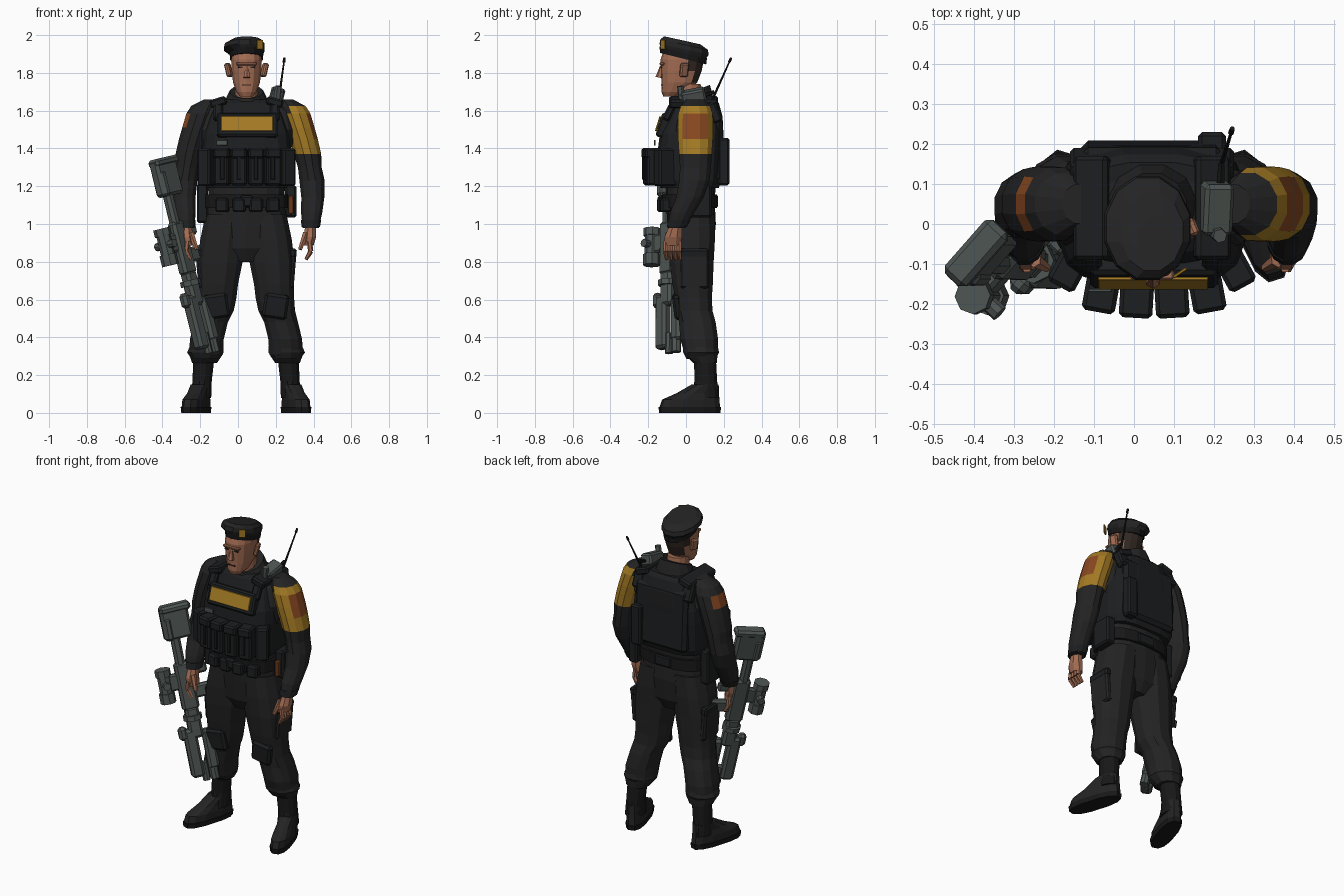
import bpy, bmesh, math
from mathutils import Matrix, Vector, Euler

if "Cube" in bpy.data.objects:
    bpy.data.objects.remove(bpy.data.objects["Cube"], do_unlink=True)


def material(name, *rgb):
    m = bpy.data.materials.new(name)
    m.use_nodes = True
    m.diffuse_color = (*rgb, 1)
    m.node_tree.nodes["Principled BSDF"].inputs["Base Color"].default_value = (*rgb, 1)
    return m


cloth = material("black cloth", .017, .017, .018)
armour = material("vest black", .012, .013, .014)
leather = material("boot black", .009, .009, .009)
skin = material("skin", .36, .15, .085)
hair = material("dark hair", .03, .02, .015)
yellow = material("sleeve yellow", .38, .2, .018)
orange = material("patch orange", .25, .065, .015)
gunmetal = material("grey green metal", .075, .09, .083)
LEG_MIRROR, ARM_MIRROR = .085, .11


def finish(name, bm, mats, rule=None, matrix=None, mirror=None):
    """Turn a bmesh into an object; mirror gives the sum of left and right x."""
    if matrix is not None:
        bm.transform(matrix)
    if mirror is not None:
        for v in bm.verts:
            v.co.x = mirror - v.co.x
    bmesh.ops.recalc_face_normals(bm, faces=bm.faces)
    if rule:
        for f in bm.faces:
            f.material_index = rule(f.calc_center_median(), f.normal)
    mesh = bpy.data.meshes.new(name)
    bm.to_mesh(mesh)
    bm.free()
    for m in mats if isinstance(mats, tuple) else (mats,):
        mesh.materials.append(m)
    obj = bpy.data.objects.new(name, mesh)
    bpy.context.collection.objects.link(obj)
    return obj


def loft(name, rings, mats, sides=12, power=2, shear=0, **options):
    """Skin horizontal rings given as (x, y, z, radius x, radius y)."""
    bm = bmesh.new()
    loops = []
    for x, y, z, rx, ry in rings:
        loop = []
        for i in range(sides):
            a = math.tau * (i + .5) / sides
            c, s = math.cos(a), math.sin(a)
            dx = math.copysign(abs(c) ** (2 / power), c) * rx
            dy = math.copysign(abs(s) ** (2 / power), s) * ry
            loop.append(bm.verts.new((x + dx, y + dy, z + shear * dy)))
        loops.append(loop)
    for low, high in zip(loops, loops[1:]):
        for i in range(sides):
            j = (i + 1) % sides
            bm.faces.new((low[i], low[j], high[j], high[i]))
    bm.faces.new(loops[0])
    bm.faces.new(loops[-1])
    return finish(name, bm, mats, **options)


def box(name, centre, size, mat, turn=(0, 0, 0), bevel=.01, matrix=None, **options):
    bm = bmesh.new()
    bmesh.ops.create_cube(bm, size=1)
    bm.transform(Matrix.Diagonal((*size, 1)))
    if bevel:
        bmesh.ops.bevel(bm, geom=bm.edges[:], offset=min(bevel, min(size) * .3),
                        segments=1, affect='EDGES')
    bm.transform(Matrix.Translation(centre) @ Euler(turn).to_matrix().to_4x4())
    return finish(name, bm, mat, matrix=matrix, **options)


def rod(name, start, end, r1, r2, mat, sides=6, **options):
    a, b = Vector(start), Vector(end)
    bm = bmesh.new()
    bmesh.ops.create_cone(bm, cap_ends=True, segments=sides, radius1=r1, radius2=r2,
                          depth=(b - a).length)
    turn = (b - a).to_track_quat('Z', 'Y').to_matrix().to_4x4()
    bm.transform(Matrix.Translation((a + b) / 2) @ turn)
    return finish(name, bm, mat, **options)


# Head, face and beret
loft("neck", [(.045, .03, 1.58, .07, .075), (.045, .01, 1.74, .06, .07)], skin)
loft("head", [(.045, -.085, 1.675, .035, .035), (.045, -.06, 1.7, .055, .07),
              (.045, -.035, 1.75, .073, .095), (.045, -.025, 1.81, .08, .108),
              (.045, -.02, 1.87, .083, .115), (.045, -.015, 1.93, .075, .1)],
     (skin, hair), sides=14, power=2.4,
     rule=lambda c, n: int(c.y > .02 and c.z > 1.74))
rod("nose", (.047, -.13, 1.835), (.047, -.142, 1.775), .008, .02, skin)
box("brow", (.045, -.127, 1.848), (.11, .025, .016), skin)
box("mouth", (.045, -.127, 1.735), (.05, .012, .006), hair, bevel=0)
for side in (-1, 1):
    box("eye", (.045 + side * .033, -.13, 1.83), (.025, .008, .008), hair, bevel=0)
    box("ear", (.045 + side * .095, -.01, 1.815), (.025, .045, .075), skin, (0, side * .25, side * .4))
loft("beret_band", [(.045, -.015, 1.875, .089, .122), (.045, -.015, 1.91, .092, .126)],
     leather, sides=14, shear=-.25)
loft("beret", [(.045, -.012, 1.9, .09, .122), (.033, -.01, 1.925, .112, .135),
               (.035, -.01, 1.95, .108, .13), (.045, -.02, 1.972, .08, .1),
               (.055, -.04, 1.977, .045, .06)], cloth, sides=12, shear=-.22)
box("beret_badge", (.115, -.122, 1.95), (.04, .008, .05), yellow, (0, 0, .6), bevel=.002)
loft("collar", [(.045, .04, 1.6, .13, .115), (.045, .035, 1.66, .11, .105),
                (.045, .035, 1.7, .09, .095)], cloth, shear=.4)

# Torso, vest and straps
loft("shirt", [(.045, .02, 1.08, .2, .125), (.045, .03, 1.3, .215, .14),
               (.045, .04, 1.5, .27, .13), (.045, .045, 1.6, .25, .1),
               (.045, .045, 1.66, .13, .08)], cloth, sides=14, power=2.6)
loft("vest", [(.045, .02, 1.19, .215, .155), (.045, .02, 1.23, .23, .17),
              (.045, .025, 1.4, .235, .175), (.045, .03, 1.48, .23, .17),
              (.045, .045, 1.57, .2, .15), (.045, .05, 1.64, .17, .125),
              (.045, .055, 1.66, .14, .1)], armour, sides=16, power=3.6)
box("back_plate", (.045, .165, 1.41), (.36, .07, .38), armour, (.05, 0, 0), .02)
box("back_pouch", (.195, .2, 1.33), (.07, .06, .25), armour)
box("chest_panel", (.05, -.115, 1.52), (.32, .06, .13), armour, (-.3, 0, 0))
box("chest_plate", (.048, -.148, 1.531), (.275, .009, .082), yellow, (-.3, 0, 0), .002)
for side in (-1, 1):
    x = .045 + side * .15
    box("shoulder_strap", (x, .04, 1.645), (.09, .26, .045), armour, (0, side * .3, 0))
    box("strap_buckle", (x, -.09, 1.59), (.05, .04, .09), armour, (-.45, 0, 0))
    box("strap_back", (x + side * .02, .15, 1.59), (.07, .05, .11), armour, (.4, 0, 0))
box("small_tag", (-.085, -.166, 1.43), (.06, .009, .03), gunmetal, bevel=.002)

# Magazine pouches wrapped around the vest front
for i in range(4):
    x = -.083 + i * .089
    bow = abs(i - 1.5) * .014
    turn = (0, 0, (i - 1.5) * .12)
    box("magazine_pouch", (x, -.19 + bow, 1.295), (.08, .085, .18), armour, turn)
    box("pouch_flap", (x, -.198 + bow, 1.375), (.084, .088, .055), armour, turn)
    box("pouch_strap", (x, -.235 + bow, 1.3), (.022, .009, .13), leather, turn, .002)
    box("belt_pouch", (x, -.13 + bow, 1.1), (.07, .06, .075), armour, turn)
for side in (-1, 1):
    box("side_pouch", (.045 + side * .2, -.1, 1.3), (.075, .13, .2), armour, (0, 0, side * .5))

# Radio with aerial
box("radio", (.205, .04, 1.675), (.075, .13, .075), gunmetal, (.2, .25, 0))
rod("radio_knob", (.205, -.02, 1.65), (.215, -.03, 1.73), .02, .018, gunmetal)
rod("aerial_base", (.215, .07, 1.67), (.219, .15, 1.7), .013, .009, leather)
rod("aerial", (.216, .14, 1.66), (.245, .235, 1.87), .007, .004, leather)
rod("aerial_tip", (.243, .229, 1.857), (.246, .239, 1.88), .008, .006, leather)

# Belt and hip gear
loft("pelvis", [(.045, .03, .8, .06, .08), (.045, .03, .87, .19, .115),
                (.045, .03, 1.0, .213, .128), (.045, .02, 1.16, .205, .13)],
     cloth, sides=14, power=2.6)
loft("belt", [(.045, .02, 1.085, .222, .146), (.045, .02, 1.155, .222, .146)],
     leather, sides=16, power=2.8)
box("buckle", (.045, -.135, 1.12), (.07, .03, .06), armour)
box("left_hip_holster", (.28, .07, 1.12), (.06, .13, .17), armour)
box("holster_grip", (.28, -.005, 1.1), (.025, .03, .1), orange)
box("right_hip_pouch", (-.188, .03, 1.11), (.06, .12, .21), armour)
box("rear_pouch", (.045, .15, 1.12), (.12, .04, .07), armour)


# Arms and hands
def left_sleeve(c, n):
    if 1.36 < c.z < 1.625 and c.x > .27:
        return 2 if 1.48 < c.z < 1.6 and n.x > .85 else 1
    return 0


def right_sleeve(c, n):
    return 2 if 1.49 < c.z < 1.6 and n.x < -.8 else 0


for label, mirror, sleeve in (("left", None, left_sleeve), ("right", ARM_MIRROR, right_sleeve)):
    loft(label + "_arm", [
        (.385, -.05, .98, .045, .05), (.39, -.02, 1.06, .058, .066),
        (.396, .02, 1.14, .063, .075), (.392, .045, 1.23, .069, .083),
        (.38, .05, 1.3, .065, .085), (.368, .05, 1.37, .075, .09),
        (.347, .05, 1.45, .078, .095), (.328, .05, 1.51, .08, .097),
        (.303, .05, 1.585, .083, .094), (.285, .05, 1.625, .075, .08),
        (.25, .05, 1.66, .04, .05)], (cloth, yellow, orange),
        rule=sleeve, mirror=mirror)
    loft(label + "_cuff", [(.385, -.048, .985, .051, .056), (.387, -.035, 1.02, .055, .061)],
         armour, mirror=mirror)
    loft(label + "_palm", [(.37, -.072, .885, .032, .045), (.38, -.068, .93, .036, .05),
                           (.385, -.052, 1.0, .03, .035)], skin, sides=8, mirror=mirror)
    for i in range(4):
        y = -.108 + i * .024
        knuckle = (.385, y, .855)
        rod(label + "_finger", (.378, y, .91), knuckle, .014, .014, skin, mirror=mirror)
        rod(label + "_fingertip", knuckle, (.36, y + .006, .812), .014, .009, skin, mirror=mirror)
    rod(label + "_thumb", (.36, -.09, .95), (.328, -.11, .865), .019, .011, skin, mirror=mirror)

# Legs and boots, mirrored from the left side
for label, mirror in (("left", None), ("right", LEG_MIRROR)):
    loft(label + "_trouser", [
        (.262, .1, .265, .068, .065), (.255, .08, .31, .092, .09),
        (.25, .07, .39, .092, .103), (.228, .06, .48, .092, .1),
        (.205, .045, .54, .1, .098), (.195, .04, .61, .105, .1),
        (.19, .035, .68, .108, .11), (.18, .03, .8, .123, .12),
        (.168, .03, .92, .12, .127), (.15, .03, 1.05, .11, .125)],
        cloth, mirror=mirror, power=2.3)
    box(label + "_knee_pad", (.2, -.045, .565), (.13, .045, .13), armour, (.12, .15, 0), .02, mirror=mirror)
    box(label + "_cargo_pocket", (.285, .045, .76), (.035, .15, .2), cloth, (0, .08, 0), mirror=mirror)
    box(label + "_pocket_flap", (.29, .045, .845), (.04, .155, .05), armour, (0, .08, 0), mirror=mirror)
    loft(label + "_trouser_fold", [(.258, .08, .285, .075, .08), (.258, .08, .32, .1, .098),
                                   (.25, .075, .36, .09, .095)], cloth, mirror=mirror)
    loft(label + "_boot_shaft", [(.28, .1, .08, .055, .075), (.275, .105, .17, .053, .062),
                                 (.265, .1, .3, .058, .06)], leather, mirror=mirror)
    place = Matrix.Translation((.307, .02, 0)) @ Matrix.Rotation(.3, 4, 'Z')
    loft(label + "_sole", [(0, 0, 0, .055, .168), (0, 0, .03, .058, .172)],
         leather, power=2.6, matrix=place, mirror=mirror)
    loft(label + "_boot_foot", [(0, 0, .03, .054, .167), (0, .005, .07, .053, .158),
                                (0, .045, .105, .047, .115), (0, .085, .15, .05, .072)],
         cloth, power=2.5, matrix=place, mirror=mirror)

# Rifle, built in its own frame: x sideways, y towards the sight, z down the barrel
barrel = Vector((.25, -.01, -1.02)).normalized()
sight = Vector((-.68, -.73, 0))
sight = (sight - barrel * sight.dot(barrel)).normalized()
across = sight.cross(barrel)
frame = Matrix((across, sight, barrel)).transposed().to_4x4()
frame.translation = (-.405, -.08, 1.345)
for name, start, end, offset, depth, width in (
        ("rifle_stock", 0, .2, 0, .165, .065),
        ("stock_butt", -.005, .04, -.01, .18, .075),
        ("stock_cheek", .06, .2, .05, .05, .08),
        ("buffer_tube", .18, .37, .02, .055, .05),
        ("receiver", .34, .63, .01, .1, .06),
        ("sight_mount", .4, .5, .08, .07, .035),
        ("pistol_grip", .37, .43, -.075, .1, .04),
        ("rifle_magazine", .49, .57, -.11, .19, .04),
        ("handguard", .61, .8, .01, .08, .065),
        ("front_grip", .76, 1.0, -.055, .065, .055),
        ("rail_cover", .74, 1.03, .045, .075, .065),
        ("side_lamp", .72, .8, .085, .05, .05)):
    box(name, (0, offset, (start + end) / 2), (width, depth, end - start), gunmetal,
        bevel=.015, matrix=frame)
for name, y, start, end, radius in (
        ("scope_tube", .13, .37, .53, .038), ("scope_front", .13, .5, .56, .046),
        ("scope_rear", .13, .36, .4, .046), ("muzzle", 0, .95, 1.06, .022),
        ("underbarrel_tube", -.05, .95, 1.06, .027), ("barrel_ring", .01, .66, .69, .055)):
    rod(name, (0, y, start), (0, y, end), radius, radius, gunmetal, sides=8, matrix=frame)
rod("scope_knob", (-.065, .13, .45), (.065, .13, .45), .022, .022, gunmetal, sides=8, matrix=frame)
